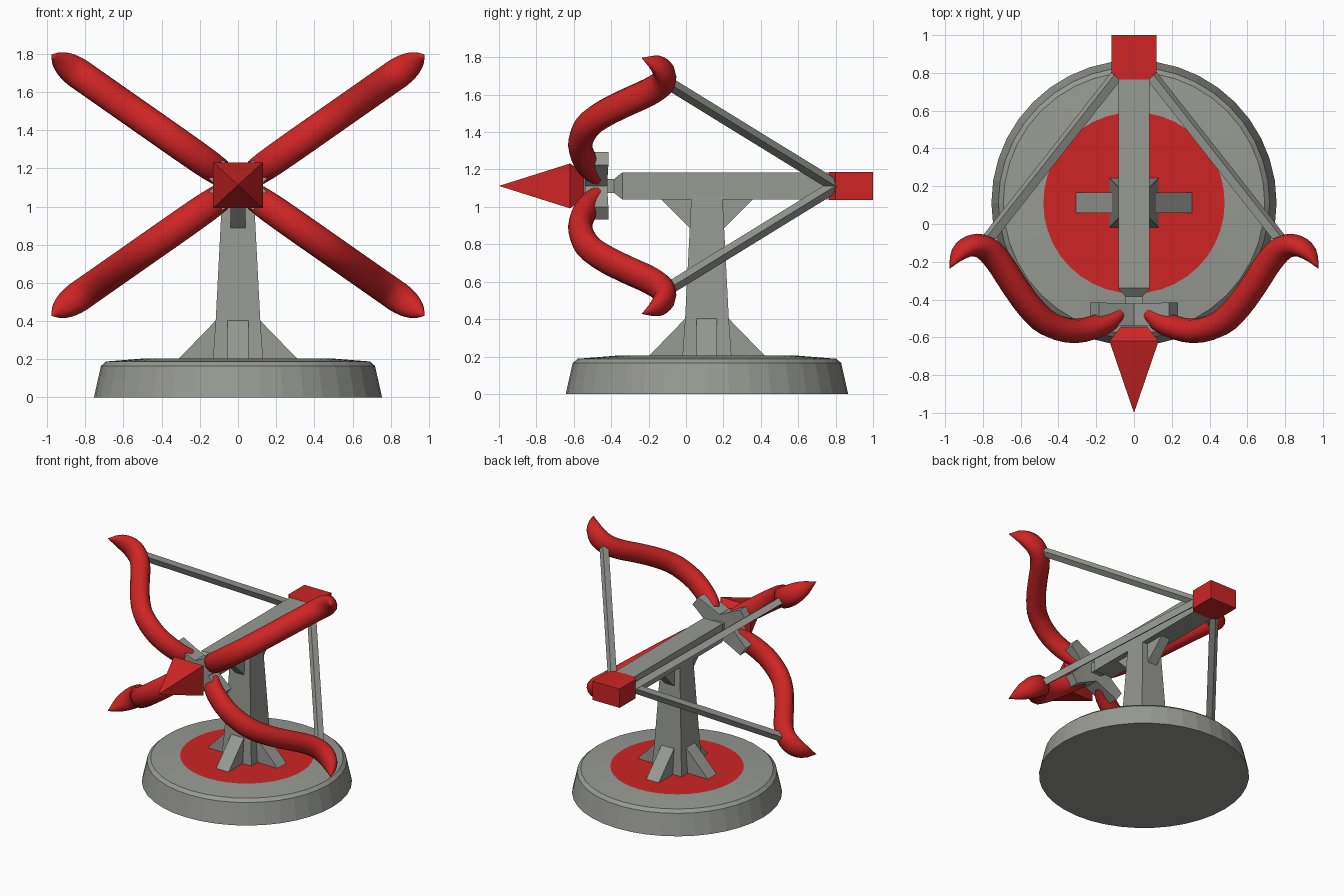
import bpy, bmesh, math
from mathutils import Vector

if "Cube" in bpy.data.objects:
    bpy.data.objects.remove(bpy.data.objects["Cube"])


def material(name, rgb):
    m = bpy.data.materials.new(name)
    m.diffuse_color = (*rgb, 1)
    m.use_nodes = True
    m.node_tree.nodes["Principled BSDF"].inputs["Base Color"].default_value = m.diffuse_color
    return m


GREY = material("warm_grey", (0.31, 0.32, 0.29))
RED = material("bright_red", (0.62, 0.018, 0.018))
CY, CZ = 0.112, 1.112      # post centre in y, stock axis height
SLOPE = 0.70               # rise of the limbs per unit of x
SIDES = [(sx, sz) for sx in (-1, 1) for sz in (-1, 1)]


def loft(name, rings, mats, smooth=None, red_cap=False):
    """Skin a list of equal-length point rings and cap both ends."""
    bm = bmesh.new()
    vs = [[bm.verts.new(p) for p in r] for r in rings]
    n = len(rings[0])
    for a, b in zip(vs, vs[1:]):
        for i in range(n):
            j = (i + 1) % n
            bm.faces.new((a[i], a[j], b[j], b[i]))
    bm.faces.new(vs[0])
    top = bm.faces.new(vs[-1])
    if red_cap:
        top.material_index = 1
    bmesh.ops.remove_doubles(bm, verts=bm.verts, dist=1e-4)
    bmesh.ops.recalc_face_normals(bm, faces=bm.faces)
    me = bpy.data.meshes.new(name)
    bm.to_mesh(me)
    bm.free()
    ob = bpy.data.objects.new(name, me)
    bpy.context.collection.objects.link(ob)
    for m in mats:
        me.materials.append(m)
    if smooth:
        bpy.context.view_layer.objects.active = ob
        ob.select_set(True)
        bpy.ops.object.shade_smooth_by_angle(angle=math.radians(smooth))
        ob.select_set(False)
    return ob


def rect_y(y, hx, hz):
    return [(sx * hx, y, CZ + sz * hz) for sx, sz in ((-1, -1), (1, -1), (1, 1), (-1, 1))]


def rect_z(z, h):
    return [(sx * h, CY + sy * h, z) for sx, sy in ((-1, -1), (1, -1), (1, 1), (-1, 1))]


def wedge(name, profile, half, angle):
    """Extrude a (distance, z) profile sideways and turn it about the post."""
    c, s = math.cos(angle), math.sin(angle)
    loft(name, [[(r * c - w * s, CY + r * s + w * c, z) for r, z in profile]
                for w in (-half, half)], [GREY])


# Round base with a red inset disc on top
N = 40
loft("base", [[(r * math.cos(2 * math.pi * i / N), CY + r * math.sin(2 * math.pi * i / N), z)
               for i in range(N)]
              for r, z in ((0.755, 0), (0.718, 0.165), (0.692, 0.188), (0.48, 0.205))],
     [GREY, RED], red_cap=True)

# Tapered post with foot buttresses and upper braces
loft("post", [rect_z(0.19, 0.132), rect_z(0.4, 0.117), rect_z(1.06, 0.083)], [GREY])
for q in range(4):
    wedge("foot_buttress", [(0.1, 0.195), (0.318, 0.195), (0.117, 0.402), (0.1, 0.402)],
          0.055, q * math.pi / 2)
for a in (math.pi / 2, -math.pi / 2):
    wedge("stock_brace", [(0.07, 1.05), (0.245, 1.05), (0.245, 1.04), (0.09, 0.885), (0.07, 0.885)],
          0.04, a)

# Stock with a narrow neck at the front
loft("stock", [rect_y(-0.5, 0.045, 0.037), rect_y(-0.385, 0.045, 0.037),
               rect_y(-0.34, 0.083, 0.073), rect_y(0.8, 0.083, 0.073)], [GREY])

# Red tail block and pyramid head
loft("tail_block", [rect_y(0.765, 0.08, 0.0745), rect_y(0.8, 0.118, 0.0745),
                    rect_y(1.0, 0.118, 0.0745)], [RED])
loft("arrow_head", [rect_y(-0.545, 0.07, 0.065), rect_y(-0.62, 0.13, 0.12),
                    rect_y(-1.0, 0, 0)], [RED])

# Bracket core and four diagonal arms holding the limbs
loft("bracket_core", [rect_y(-0.56, 0.06, 0.055), rect_y(-0.42, 0.1, 0.085)], [GREY])
L = math.hypot(1, SLOPE)
for sx, sz in SIDES:
    d = Vector((sx / L, 0, sz * SLOPE / L))
    w = Vector((-d.z, 0, d.x))
    rings = []
    for s, hw, y0, y1 in ((0, 0.085, -0.54, -0.42), (0.14, 0.06, -0.54, -0.42),
                          (0.255, 0.042, -0.49, -0.415)):
        c = Vector((0, 0, CZ)) + d * s
        rings.append([c + w * a + Vector((0, y, 0))
                      for a, y in ((-hw, y0), (hw, y0), (hw, y1), (-hw, y1))])
    loft("bracket_arm", rings, [GREY])

# Curved limbs: x, y, half width, half thickness along the path
PATH = [(0.095, -0.472, 0.072, 0.05), (0.17, -0.53, 0.078, 0.062), (0.31, -0.566, 0.08, 0.065),
        (0.45, -0.53, 0.08, 0.068), (0.55, -0.44, 0.08, 0.068), (0.64, -0.315, 0.08, 0.068),
        (0.715, -0.2, 0.08, 0.068), (0.785, -0.128, 0.08, 0.066), (0.86, -0.115, 0.078, 0.058),
        (0.928, -0.158, 0.055, 0.04), (0.978, -0.238, 0.0, 0.0)]


def spline(pts, steps):
    """Catmull-Rom points through a path."""
    p = [Vector(v) for v in pts]
    p = [2 * p[0] - p[1]] + p + [2 * p[-1] - p[-2]]
    out = []
    for a, b, c, d in zip(p, p[1:], p[2:], p[3:]):
        for k in range(steps):
            t = k / steps
            out.append(0.5 * (2 * b + (c - a) * t + (2 * a - 5 * b + 4 * c - d) * t * t
                              + (3 * b - a - 3 * c + d) * t ** 3))
    return out + [p[-2]]


curve = spline(PATH, 3)
for sx, sz in SIDES:
    width = Vector((-sz * SLOPE / L, 0, sx / L))
    mid = [Vector((sx * v[0], v[1], CZ + sz * SLOPE * v[0])) for v in curve]
    rings = []
    for i, v in enumerate(curve):
        tan = (mid[min(i + 1, len(mid) - 1)] - mid[max(i - 1, 0)]).normalized()
        thick = tan.cross(width)
        rings.append([mid[i] + width * (v[2] * math.cos(a)) + thick * (v[3] * math.sin(a))
                      for a in (2 * math.pi * k / 12 for k in range(12))])
    loft("limb", rings, [RED], smooth=50)

    # Straight bar from the limb end to the tail block
    a = Vector((sx * 0.79, -0.1, CZ + sz * SLOPE * 0.79))
    b = Vector((sx * 0.09, 0.79, CZ + sz * 0.005))
    side = (b - a).normalized().cross(width)
    h = 0.024
    loft("string_bar", [[p + width * (u * h) + side * (v * h)
                         for u, v in ((-1, -1), (1, -1), (1, 1), (-1, 1))] for p in (a, b)], [GREY])
